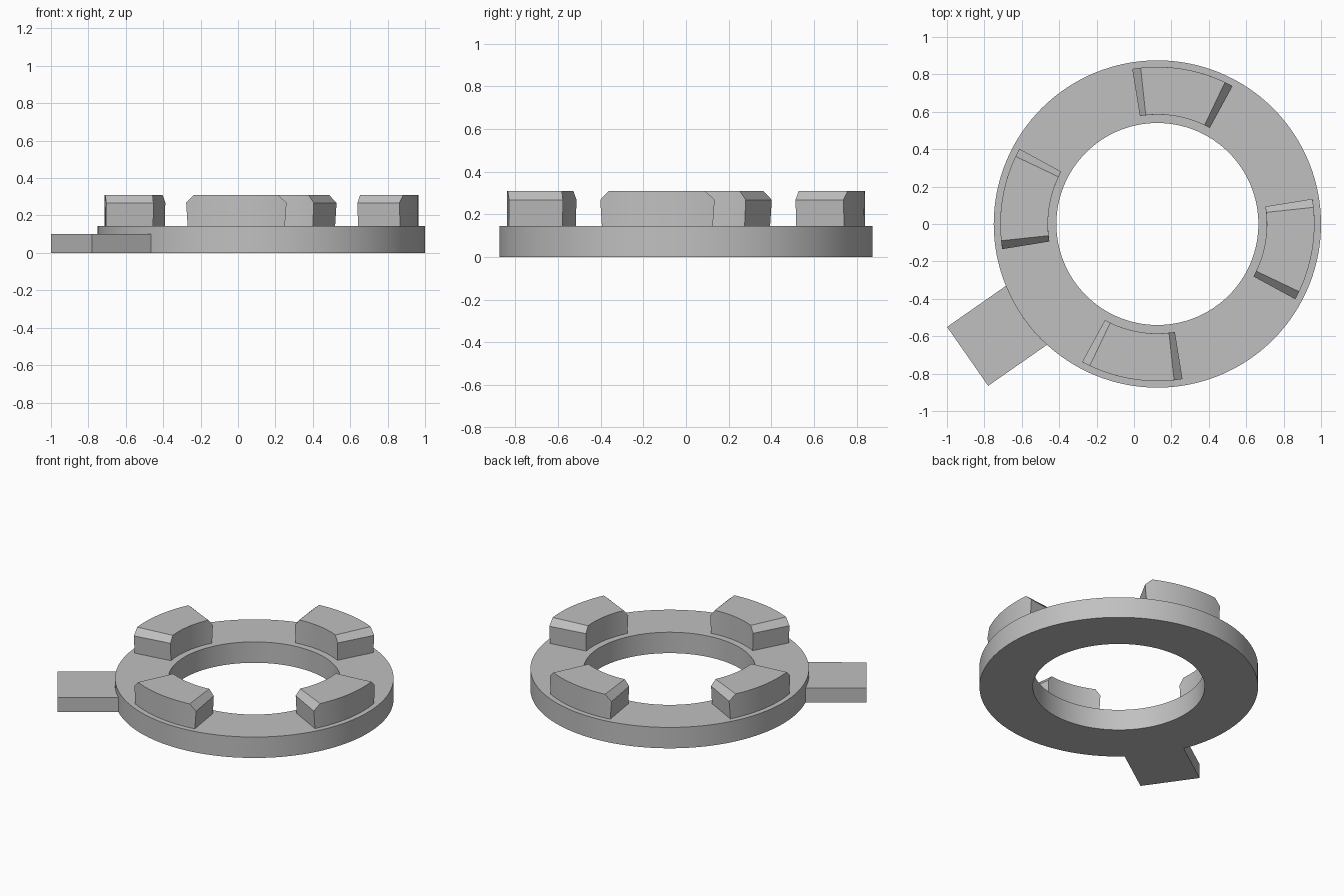
import bpy, bmesh
from math import cos, sin, pi, radians, asin
from mathutils import Vector

cube = bpy.data.objects.get("Cube")
if cube:
    bpy.data.objects.remove(cube, do_unlink=True)

CENTRE = Vector((0.125, 0, 0))
RING_IN, RING_OUT, RING_TOP = 0.54, 0.875, 0.145
LUG_IN, LUG_OUT = 0.585, 0.84

grey = bpy.data.materials.new("plain grey")
grey.use_nodes = True
colour = (0.53, 0.53, 0.53, 1)
grey.diffuse_color = colour
grey.node_tree.nodes["Principled BSDF"].inputs["Base Color"].default_value = colour


def polar(r, a, z):
    return Vector((r * cos(a), r * sin(a), z))


def finish(name, bm, turn=0):
    bmesh.ops.recalc_face_normals(bm, faces=bm.faces)
    mesh = bpy.data.meshes.new(name)
    bm.to_mesh(mesh)
    bm.free()
    obj = bpy.data.objects.new(name, mesh)
    bpy.context.collection.objects.link(obj)
    obj.location = CENTRE
    obj.rotation_euler.z = turn
    mesh.materials.append(grey)
    bpy.ops.object.select_all(action='DESELECT')
    obj.select_set(True)
    bpy.context.view_layer.objects.active = obj
    bpy.ops.object.shade_smooth_by_angle(angle=radians(25))
    return obj


def bridge(bm, loops, closed):
    """Join successive cross-section loops with quads."""
    pairs = list(zip(loops, loops[1:]))
    if closed:
        pairs.append((loops[-1], loops[0]))
    for a, b in pairs:
        for i in range(len(a)):
            j = (i + 1) % len(a)
            bm.faces.new((a[i], a[j], b[j], b[i]))


# Base ring: rectangular section swept round the axis
bm = bmesh.new()
section = [(RING_IN, 0), (RING_OUT, 0), (RING_OUT, RING_TOP), (RING_IN, RING_TOP)]
STEPS = 128
bridge(bm, [[bm.verts.new(polar(r, 2 * pi * k / STEPS, z)) for r, z in section]
            for k in range(STEPS)], True)
finish("base_ring", bm)


# Four curved lugs with chamfered, slightly undercut ends
def lug(name, turn):
    bm = bmesh.new()
    levels = [(RING_TOP, 18.3), (0.268, 18.9), (0.31, 15.8)]  # height, half angle
    steps = 14
    loops = []
    for z, half in levels:
        angles = [radians(half) * (2 * k / steps - 1) for k in range(steps + 1)]
        outline = [polar(LUG_OUT, a, z) for a in angles]
        outline += [polar(LUG_IN, a, z) for a in reversed(angles)]
        loops.append([bm.verts.new(p) for p in outline])
    bridge(bm, loops, False)
    bm.faces.new(loops[0])
    bm.faces.new(loops[-1])
    finish(name, bm, turn)


for i, side in enumerate(("left", "back", "right", "front")):
    lug(side + "_lug", radians(-9.7 + 90 * i))

# Flat handle tab, its inner end fitted to the ring
bm = bmesh.new()
half_width, reach, tab_top = 0.192, 1.237, 0.1
spread = asin(half_width / RING_OUT)
loops = []
for z in (0, tab_top):
    outline = [polar(RING_OUT, spread * k / 4, z) for k in range(-4, 5)]
    outline += [Vector((reach, half_width, z)), Vector((reach, -half_width, z))]
    loops.append([bm.verts.new(p) for p in outline])
bridge(bm, loops, False)
for loop in loops:
    bm.faces.new(loop)
finish("handle_tab", bm, radians(180 + 34.9))
